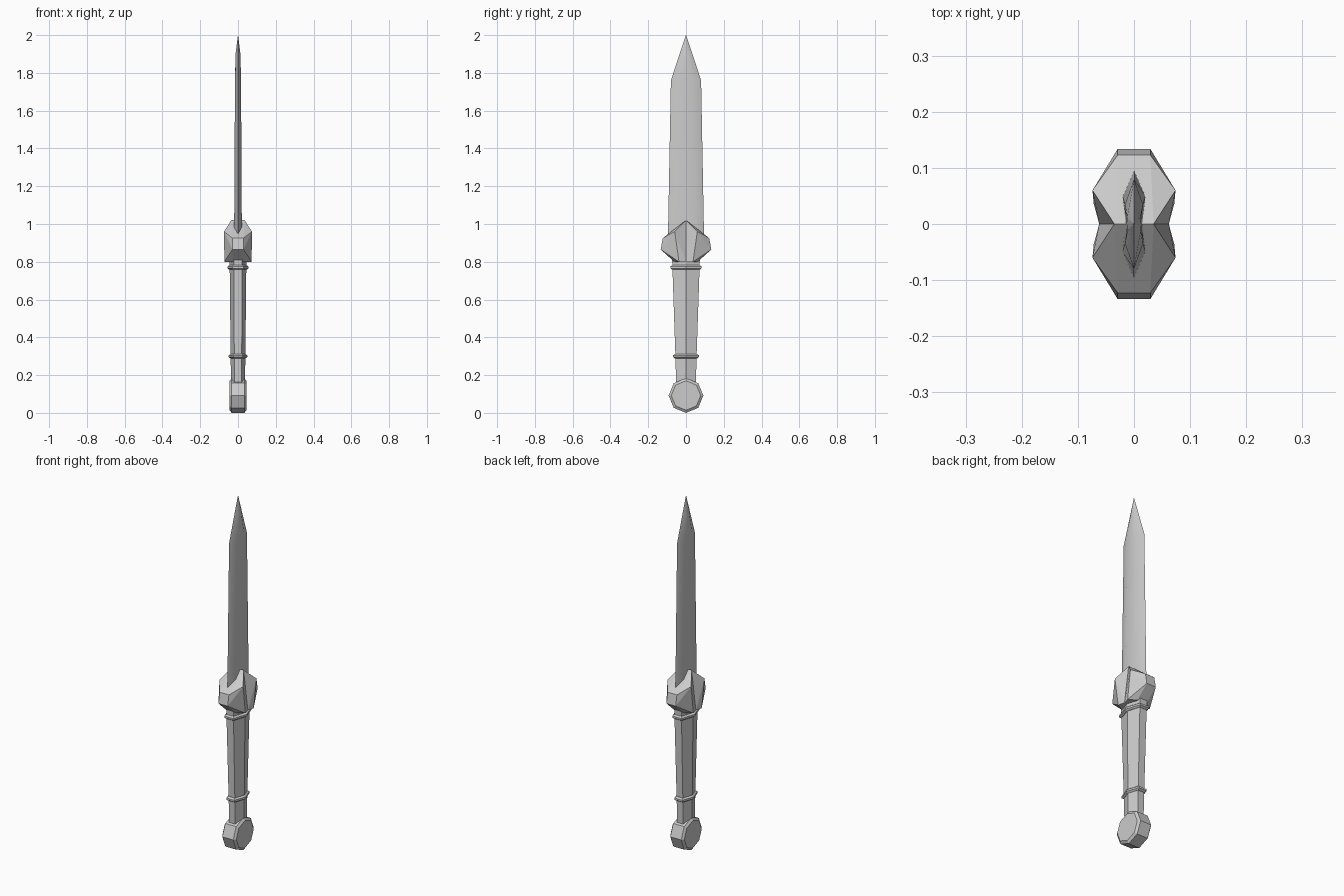
import bpy, bmesh
from math import cos, sin, pi

cube = bpy.data.objects.get("Cube")
if cube:
    bpy.data.objects.remove(cube)

GREY = (0.6, 0.6, 0.6, 1)
steel = bpy.data.materials.new("plain_grey")
steel.use_nodes = True
steel.diffuse_color = GREY
steel.node_tree.nodes["Principled BSDF"].inputs["Base Color"].default_value = GREY


def finish(name, bm):
    bmesh.ops.recalc_face_normals(bm, faces=bm.faces)
    mesh = bpy.data.meshes.new(name)
    bm.to_mesh(mesh)
    bm.free()
    mesh.materials.append(steel)
    obj = bpy.data.objects.new(name, mesh)
    bpy.context.collection.objects.link(obj)
    return obj


def loft(name, rings):
    """Bridge a list of equal-length point rings and cap both ends."""
    bm = bmesh.new()
    loops = [[bm.verts.new(p) for p in ring] for ring in rings]
    n = len(loops[0])
    for a, b in zip(loops, loops[1:]):
        for i in range(n):
            j = (i + 1) % n
            bm.faces.new((a[i], a[j], b[j], b[i]))
    bm.faces.new(loops[0])
    bm.faces.new(loops[-1])
    bmesh.ops.remove_doubles(bm, verts=bm.verts, dist=0.0005)
    return finish(name, bm)


def blade_ring(z, width, shoulder, thick, groove):
    half = [(0, -width), (thick, -shoulder), (groove, 0), (thick, shoulder)]
    return [(x, y, z) for x, y in half + [(-x, -y) for x, y in half]]


def hex_ring(z, depth, side, flat=0.5):
    f = side * flat
    return [(side, 0, z), (f, depth, z), (-f, depth, z),
            (-side, 0, z), (-f, -depth, z), (f, -depth, z)]


# Double-edged blade with a shallow groove and a tapered point
blade = loft("blade", [
    blade_ring(0.85, 0.097, 0.05, 0.021, 0.015),
    blade_ring(1.76, 0.08, 0.035, 0.016, 0.012),
    blade_ring(1.90, 0.034, 0.013, 0.012, 0.013),
    blade_ring(2.0, 0.001, 0.0005, 0.0005, 0.0005)])

# Faceted guard: one convex arm, mirrored across the waist
bm = bmesh.new()
arm = [(0.035, 0, 1.02), (0.062, 0, 0.8), (0.074, 0.06, 0.96), (0.072, 0.037, 0.8),
       (0.029, 0.123, 0.925), (0.029, 0.134, 0.865), (0.029, 0.062, 0.8)]
for x, y, z in arm:
    for s in (1, -1):
        bm.verts.new((s * x, y, z))
bmesh.ops.convex_hull(bm, input=bm.verts)
bmesh.ops.dissolve_limit(bm, angle_limit=0.03, verts=bm.verts, edges=bm.edges)
bmesh.ops.recalc_face_normals(bm, faces=bm.faces)
inner = [f for f in bm.faces if all(abs(v.co.y) < 1e-4 for v in f.verts)]
bmesh.ops.delete(bm, geom=inner, context='FACES_ONLY')
guard = finish("guard", bm)
mirror = guard.modifiers.new("mirror", 'MIRROR')
mirror.use_axis = (False, True, False)

# Six-sided grip, tapering towards the pommel
loft("grip", [hex_ring(0.14, 0.052, 0.037), hex_ring(0.3, 0.056, 0.039),
              hex_ring(0.77, 0.072, 0.044), hex_ring(0.83, 0.074, 0.045)])

# Raised bands at each end of the grip
for name, z, depth, side in (("upper_band", 0.77, 0.073, 0.046),
                             ("lower_band", 0.3, 0.058, 0.039)):
    loft(name, [hex_ring(z - 0.012, depth, side), hex_ring(z - 0.005, depth + 0.01, side + 0.01),
                hex_ring(z + 0.005, depth + 0.01, side + 0.01), hex_ring(z + 0.012, depth, side)])

# Octagonal disc pommel with chamfered rims
loft("pommel", [[(x, r * cos(i * pi / 4), 0.092 + r * sin(i * pi / 4)) for i in range(8)]
                for x, r in ((-0.044, 0.078), (-0.034, 0.092), (0.034, 0.092), (0.044, 0.078))])

# Soft shading on the blade only; everything else stays flat
bpy.ops.object.select_all(action='DESELECT')
blade.select_set(True)
bpy.context.view_layer.objects.active = blade
bpy.ops.object.shade_smooth_by_angle(angle=0.7)
